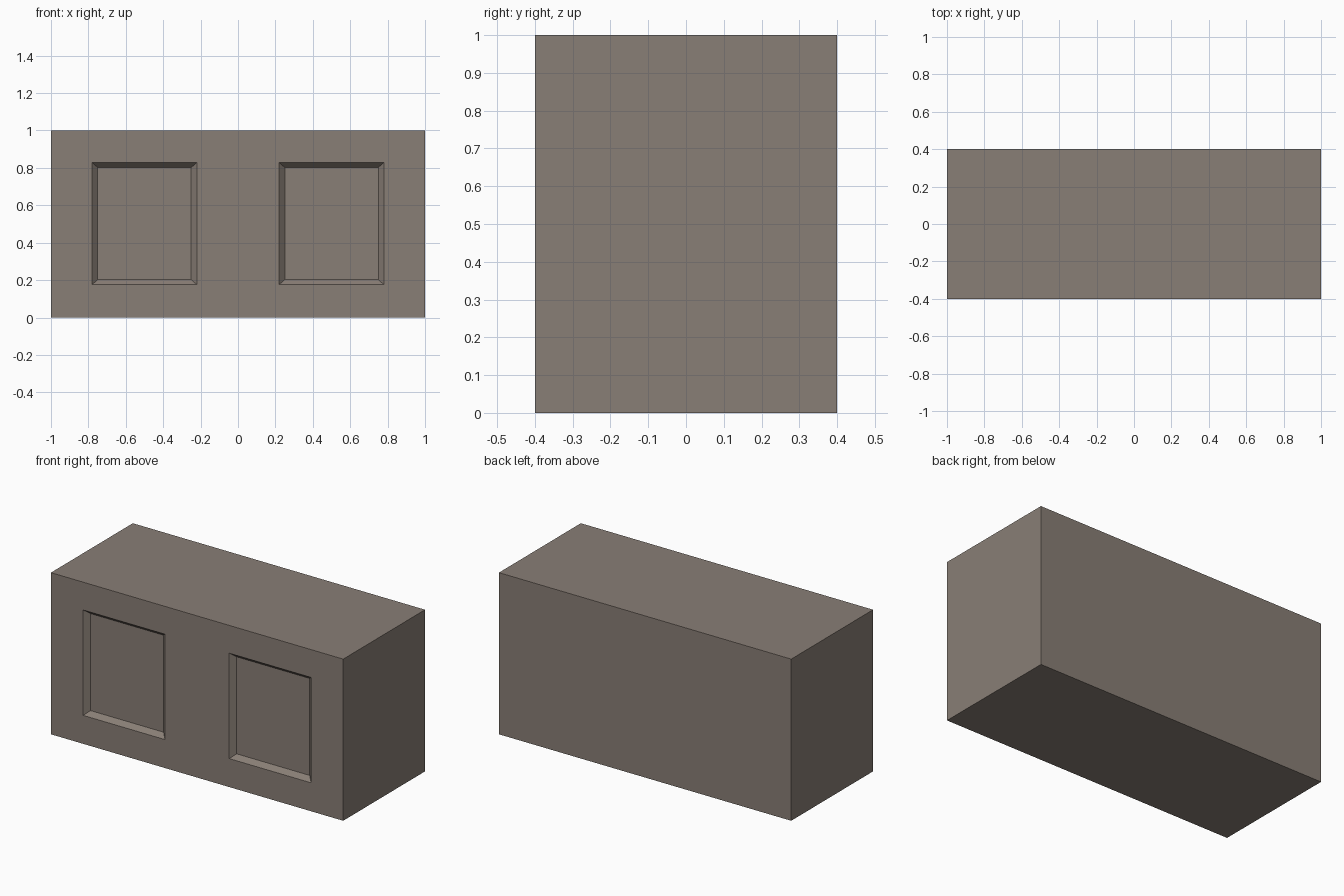
import bpy, bmesh

if "Cube" in bpy.data.objects:
    bpy.data.objects.remove(bpy.data.objects["Cube"])

W, D, H = 2.0, 0.8, 1.0
RECESS = 0.03


def mesh_object(name, bm):
    bmesh.ops.recalc_face_normals(bm, faces=bm.faces)
    mesh = bpy.data.meshes.new(name)
    bm.to_mesh(mesh)
    bm.free()
    obj = bpy.data.objects.new(name, mesh)
    bpy.context.collection.objects.link(obj)
    return obj


def rect(bm, cx, cz, half_w, half_h, y):
    return [bm.verts.new((cx + sx * half_w, y, cz + sz * half_h))
            for sx, sz in ((-1, -1), (1, -1), (1, 1), (-1, 1))]


def prism(bm, a, b):
    bm.faces.new(a)
    bm.faces.new(b[::-1])
    for i in range(4):
        j = (i + 1) % 4
        bm.faces.new((a[i], b[i], b[j], a[j]))


# Solid block body
bm = bmesh.new()
prism(bm, rect(bm, 0, H / 2, W / 2, H / 2, -D / 2),
      rect(bm, 0, H / 2, W / 2, H / 2, D / 2))
body = mesh_object("counter_body", bm)

# Tapered cutters for the two sunken front panels (same slope carried outside)
bm = bmesh.new()
for cx in (-0.5, 0.5):
    prism(bm, rect(bm, cx, 0.502, 0.28 + 0.03, 0.326 + 0.026, -D / 2 - RECESS),
          rect(bm, cx, 0.502, 0.25, 0.30, -D / 2 + RECESS))
cutter = mesh_object("panel_cutter", bm)
cutter.hide_render = True
cutter.hide_set(True)
cutter.display_type = 'WIRE'

cut = body.modifiers.new("sunken_panels", 'BOOLEAN')
cut.operation = 'DIFFERENCE'
cut.solver = 'EXACT'
cut.object = cutter

# Warm grey-brown finish
mat = bpy.data.materials.new("stone_brown")
mat.diffuse_color = (0.25, 0.21, 0.18, 1)
mat.use_nodes = True
mat.node_tree.nodes["Principled BSDF"].inputs["Base Color"].default_value = mat.diffuse_color
body.data.materials.append(mat)
